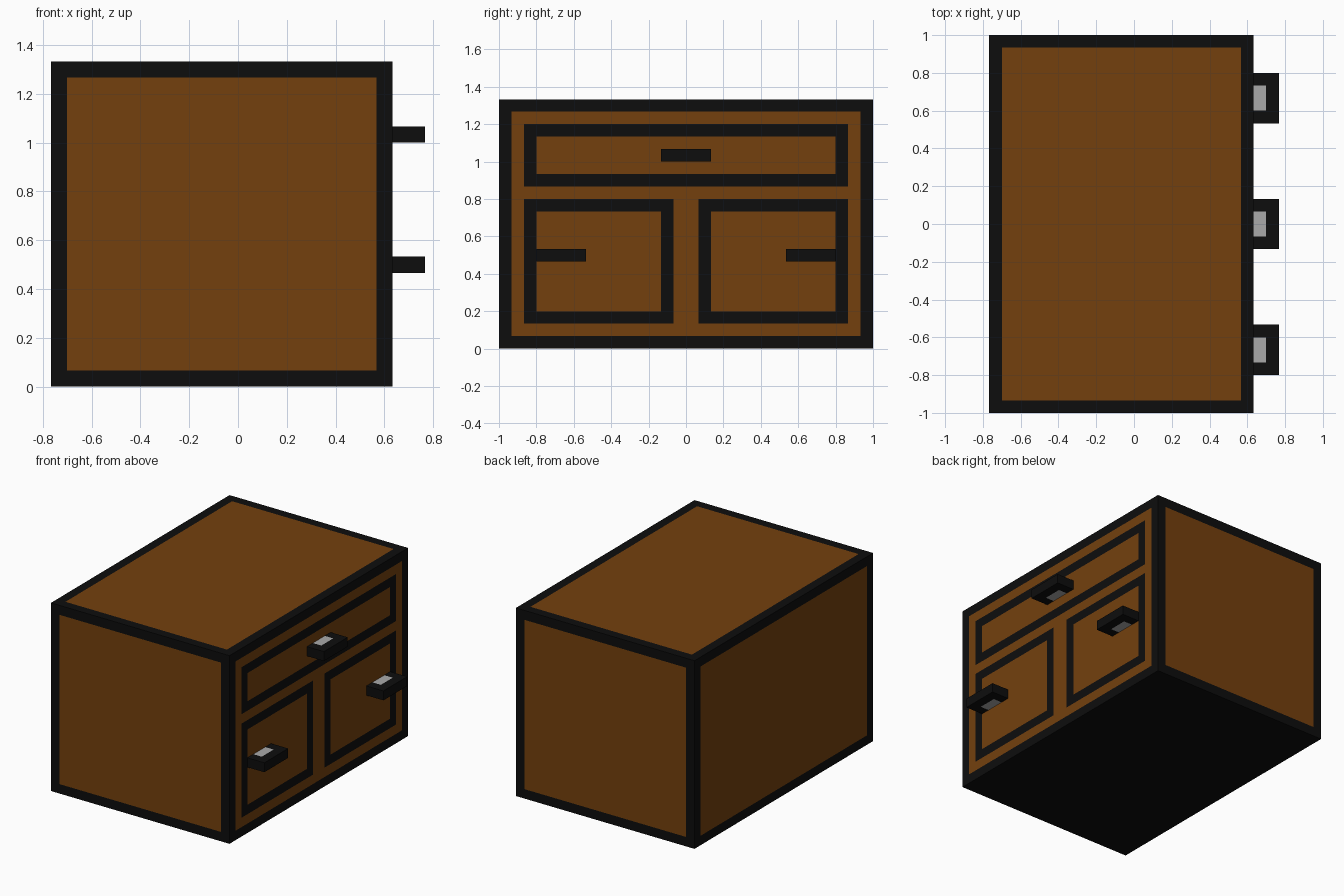
import bpy, bmesh
from mathutils import Vector

if "Cube" in bpy.data.objects:
    bpy.data.objects.remove(bpy.data.objects["Cube"])

U = 1 / 15  # the design sits on a grid of this size


def material(name, rgb):
    m = bpy.data.materials.new(name)
    m.diffuse_color = (*rgb, 1)
    m.use_nodes = True
    m.node_tree.nodes["Principled BSDF"].inputs["Base Color"].default_value = m.diffuse_color
    return m


BROWN = material("brown wood", (0.174, 0.051, 0.004))
BLACK = material("black trim", (0.004, 0.004, 0.004))
GREY = material("light grey", (0.40, 0.40, 0.40))


def cut_box(name, lo, hi, cuts, mats, rule):
    """Box sliced by axis planes; rule(centre, normal) picks each face's material."""
    lo, hi = Vector(lo) * U, Vector(hi) * U
    bm = bmesh.new()
    bmesh.ops.create_cube(bm, size=1)
    for v in bm.verts:
        v.co = (lo + hi) / 2 + v.co * (hi - lo)
    for axis, values in enumerate(cuts):
        n = Vector((0, 0, 0))
        n[axis] = 1
        for value in values:
            bmesh.ops.bisect_plane(bm, geom=bm.verts[:] + bm.edges[:] + bm.faces[:],
                                   plane_co=n * value * U, plane_no=n)
    bm.normal_update()
    for f in bm.faces:
        f.material_index = rule(f.calc_center_median() / U, f.normal)
    me = bpy.data.meshes.new(name)
    bm.to_mesh(me)
    bm.free()
    for m in mats:
        me.materials.append(m)
    ob = bpy.data.objects.new(name, me)
    bpy.context.collection.objects.link(ob)
    return ob


LO, HI = (-11.5, -15, 0), (9.5, 15, 20)
# drawer and door frames on the right side: y min, y max, z min, z max
FRAMES = [(-13, 13, 13, 18), (-13, -1, 2, 12), (1, 13, 2, 12)]


def inside(y, z, r, inset=0):
    return r[0] + inset < y < r[1] - inset and r[2] + inset < z < r[3] - inset


def body_rule(c, n):
    if n.z < -0.5:
        return 1  # black underside
    # black border along every edge
    for a in range(3):
        if abs(n[a]) < 0.5 and not LO[a] + 1 < c[a] < HI[a] - 1:
            return 1
    # one-unit outlines of the drawer and the doors
    if n.x > 0.5:
        for r in FRAMES:
            if inside(c.y, c.z, r) and not inside(c.y, c.z, r, 1):
                return 1
    return 0


y_cuts = {-14, 14} | {v for r in FRAMES for v in (r[0], r[0] + 1, r[1] - 1, r[1])}
z_cuts = {1, 19} | {v for r in FRAMES for v in (r[2], r[2] + 1, r[3] - 1, r[3])}
cut_box("cabinet_body", LO, HI, [(-10.5, 8.5), sorted(y_cuts), sorted(z_cuts)],
        [BROWN, BLACK], body_rule)

# handles: black bars with a grey patch above and below, next to the cabinet
for name, y, z in [("drawer_handle", 0, 15), ("left_door_handle", -10, 7),
                   ("right_door_handle", 10, 7)]:
    cut_box(name, (9.5, y - 2, z), (11.5, y + 2, z + 1),
            [(10.5,), (y - 1, y + 1), ()], [BLACK, GREY],
            lambda c, n, y=y: int(abs(n.z) > 0.5 and c.x < 10.5 and abs(c.y - y) < 1))
